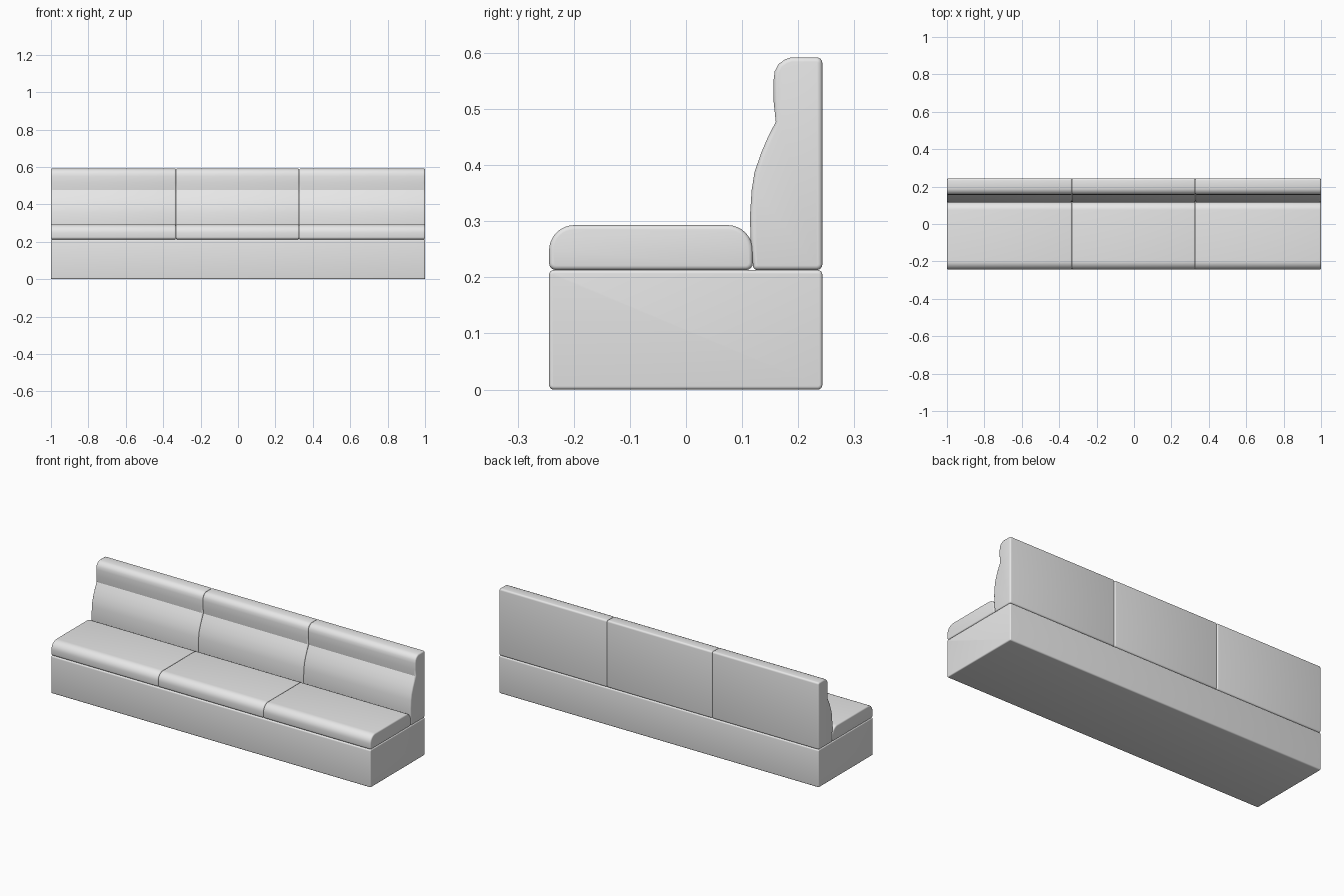
import bpy, bmesh, math
from mathutils import Vector

if "Cube" in bpy.data.objects:
    bpy.data.objects.remove(bpy.data.objects["Cube"], do_unlink=True)

grey = bpy.data.materials.new("light grey")
grey.use_nodes = True
grey.diffuse_color = (0.8, 0.8, 0.8, 1)
grey.node_tree.nodes["Principled BSDF"].inputs["Base Color"].default_value = (0.8, 0.8, 0.8, 1)

STEPS = 4


def rounded(corners):
    """Round each (y, z, radius) corner of a closed outline with an arc."""
    points = []
    for i, (y, z, r) in enumerate(corners):
        p = Vector((y, z))
        if r == 0:
            points.append(p)
            continue
        a = (Vector(corners[i - 1][:2]) - p).normalized()
        b = (Vector(corners[(i + 1) % len(corners)][:2]) - p).normalized()
        half = a.angle(b) / 2
        centre = p + (a + b).normalized() * r / math.sin(half)
        start = p + a * r / math.tan(half) - centre
        end = p + b * r / math.tan(half) - centre
        sweep = start.angle_signed(end)
        steps = STEPS * 2 if r > 0.02 else STEPS
        for k in range(steps + 1):
            t = -sweep * k / steps
            c, s = math.cos(t), math.sin(t)
            points.append(centre + Vector((start.x * c - start.y * s, start.x * s + start.y * c)))
    return points


def shrunk(points, d):
    """Move a counter-clockwise outline inward by d."""
    result = []
    for i, p in enumerate(points):
        u = (p - points[i - 1]).normalized()
        v = (points[(i + 1) % len(points)] - p).normalized()
        n = (Vector((-u.y, u.x)) + Vector((-v.y, v.x))).normalized()
        result.append(p + n * d)
    return result


def padded_bar(name, corners, x0, x1, r):
    """Run an outline along x, with softened end edges."""
    outline = rounded(corners)
    angles = [math.pi / 2 * k / STEPS for k in range(STEPS + 1)]
    ends = [(r * (1 - math.sin(a)), r * (1 - math.cos(a))) for a in angles]
    stations = [(x0 + dx, d) for dx, d in reversed(ends)]
    stations = [(x0 + dx, d) for dx, d in sorted(ends)]
    stations += [(x1 - dx, d) for dx, d in sorted(ends, reverse=True)]
    bm = bmesh.new()
    rings = [[bm.verts.new((x, p.x, p.y)) for p in shrunk(outline, d)] for x, d in stations]
    n = len(outline)
    for lower, upper in zip(rings, rings[1:]):
        for i in range(n):
            j = (i + 1) % n
            bm.faces.new((lower[i], lower[j], upper[j], upper[i]))
    bm.faces.new(rings[0])
    bm.faces.new(rings[-1])
    bmesh.ops.recalc_face_normals(bm, faces=bm.faces)
    mesh = bpy.data.meshes.new(name)
    bm.to_mesh(mesh)
    bm.free()
    mesh.materials.append(grey)
    obj = bpy.data.objects.new(name, mesh)
    bpy.context.collection.objects.link(obj)
    bpy.ops.object.select_all(action="DESELECT")
    obj.select_set(True)
    bpy.context.view_layer.objects.active = obj
    bpy.ops.object.shade_smooth_by_angle(angle=math.radians(28))
    return obj


# Side outlines, counter-clockwise: (y, z, corner radius)
base = [(-0.244, 0, 0.008), (0.243, 0, 0.008), (0.243, 0.213, 0.008), (-0.244, 0.213, 0.008)]
seat = [(-0.244, 0.213, 0.012), (0.119, 0.213, 0.012), (0.119, 0.293, 0.045), (-0.244, 0.293, 0.045)]
back = [(0.12, 0.213, 0.008), (0.243, 0.213, 0.01), (0.243, 0.592, 0.01), (0.187, 0.592, 0),
        (0.176, 0.588, 0), (0.165, 0.58, 0), (0.158, 0.567, 0), (0.156, 0.55, 0),
        (0.156, 0.515, 0), (0.16, 0.477, 0), (0.146, 0.45, 0), (0.134, 0.422, 0),
        (0.122, 0.387, 0), (0.117, 0.355, 0), (0.114, 0.31, 0), (0.115, 0.27, 0)]

# Plinth
padded_bar("base", base, -1, 1, 0.006)

# Three seat cushions and three back cushions
seams = [-1, -0.332, 0.327, 1]
for side, x0, x1 in zip(("right", "middle", "left"), seams, seams[1:]):
    padded_bar(side + "_seat_cushion", seat, x0, x1, 0.008)
    padded_bar(side + "_back_cushion", back, x0, x1, 0.008)
